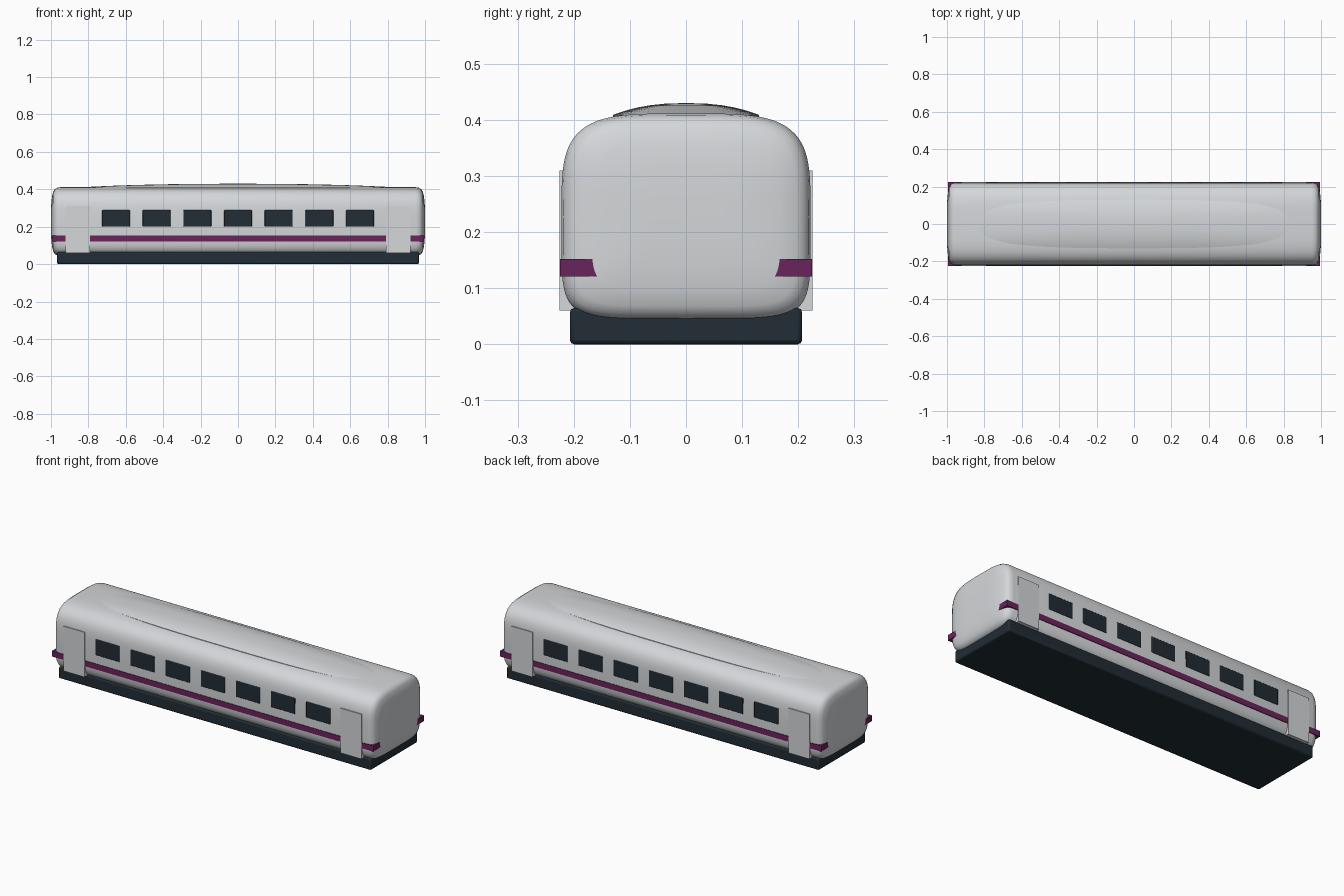
import bpy, bmesh, math

cube = bpy.data.objects.get("Cube")
if cube:
    bpy.data.objects.remove(cube, do_unlink=True)


def material(name, color):
    m = bpy.data.materials.new(name)
    m.use_nodes = True
    m.diffuse_color = (*color, 1)
    m.node_tree.nodes["Principled BSDF"].inputs["Base Color"].default_value = (*color, 1)
    return m


GREY = material("light grey", (0.66, 0.68, 0.70))
DARK = material("dark slate", (0.015, 0.026, 0.035))
PURPLE = material("purple", (0.145, 0.017, 0.105))


def finish(name, bm, mat, smooth=True):
    bmesh.ops.recalc_face_normals(bm, faces=bm.faces)
    mesh = bpy.data.meshes.new(name)
    bm.to_mesh(mesh)
    bm.free()
    mesh.materials.append(mat)
    obj = bpy.data.objects.new(name, mesh)
    bpy.context.collection.objects.link(obj)
    if smooth:
        bpy.ops.object.select_all(action='DESELECT')
        obj.select_set(True)
        bpy.context.view_layer.objects.active = obj
        bpy.ops.object.shade_smooth_by_angle(angle=math.radians(40))
    return obj


def loft(name, rings, mat):
    """Skin closed rings of equal length and cap both ends."""
    bm = bmesh.new()
    rows = [[bm.verts.new(p) for p in ring] for ring in rings]
    n = len(rows[0])
    for a, b in zip(rows, rows[1:]):
        for i in range(n):
            j = (i + 1) % n
            bm.faces.new((a[i], a[j], b[j], b[i]))
    bm.faces.new(rows[0])
    bm.faces.new(rows[-1])
    return finish(name, bm, mat)


def box(name, x, y, z, mat, bevel=0):
    """Box from three (low, high) ranges."""
    bm = bmesh.new()
    bmesh.ops.create_cube(bm, size=1)
    for v in bm.verts:
        v.co = [(lo + hi) / 2 + c * (hi - lo) for c, (lo, hi) in zip(v.co, (x, y, z))]
    obj = finish(name, bm, mat, bevel > 0)
    if bevel:
        mod = obj.modifiers.new("rounded edges", 'BEVEL')
        mod.width, mod.segments = bevel, 2
    return obj


def power(v, e):
    return math.copysign(abs(v) ** e, v)


# Body: softly squared section, squarer below, rounded at both ends
def section(x, inset, count=72):
    ring = []
    for i in range(count):
        a = 2 * math.pi * i / count
        e = 2 / (4 if math.sin(a) > 0 else 6)
        ring.append((x, (0.222 - inset) * power(math.cos(a), e),
                     0.2275 + (0.184 - inset) * power(math.sin(a), e)))
    return ring


end = [(0.95, 0), (0.967, 0.003), (0.98, 0.011), (0.988, 0.024),
       (0.995, 0.054), (0.999, 0.1), (1, 0.15)]
stations = [(-x, d) for x, d in reversed(end)] + end
loft("carriage_body", [section(x, d) for x, d in stations], GREY)


# Roof fairing: shallow dome with a long rounded outline
def outline(r, z, count=64):
    angles = [2 * math.pi * i / count for i in range(count)]
    return [(0.875 * r * power(math.cos(a), 0.68),
             0.13 * r * power(math.sin(a), 0.7), z) for a in angles]


dome = [outline(r, 0.43 - 0.021 * r ** 2.4) for r in (1, 0.95, 0.87, 0.77, 0.65, 0.5, 0.3, 0.05)]
loft("roof_fairing", [outline(1, 0.385)] + dome, GREY)

# Underframe and the stripe that wraps the corners
box("underframe", (-0.967, 0.967), (-0.207, 0.207), (0, 0.065), DARK, 0.008)
box("side_stripe", (-0.995, 0.995), (-0.2245, 0.2245), (0.121, 0.152), PURPLE)

# Doors and windows on both sides
for side, s in (("right", -1), ("left", 1)):
    def depth(outer):
        return sorted((s * 0.19, s * outer))

    for place, cx in (("rear", -0.857), ("front", 0.857)):
        box(f"{side}_{place}_door", (cx - 0.065, cx + 0.065), depth(0.2255), (0.06, 0.31), GREY)
    for i in range(7):
        cx = (i - 3) * 0.2175
        box(f"{side}_window_{i + 1}", (cx - 0.075, cx + 0.075), depth(0.225),
            (0.2, 0.289), DARK, 0.004)
